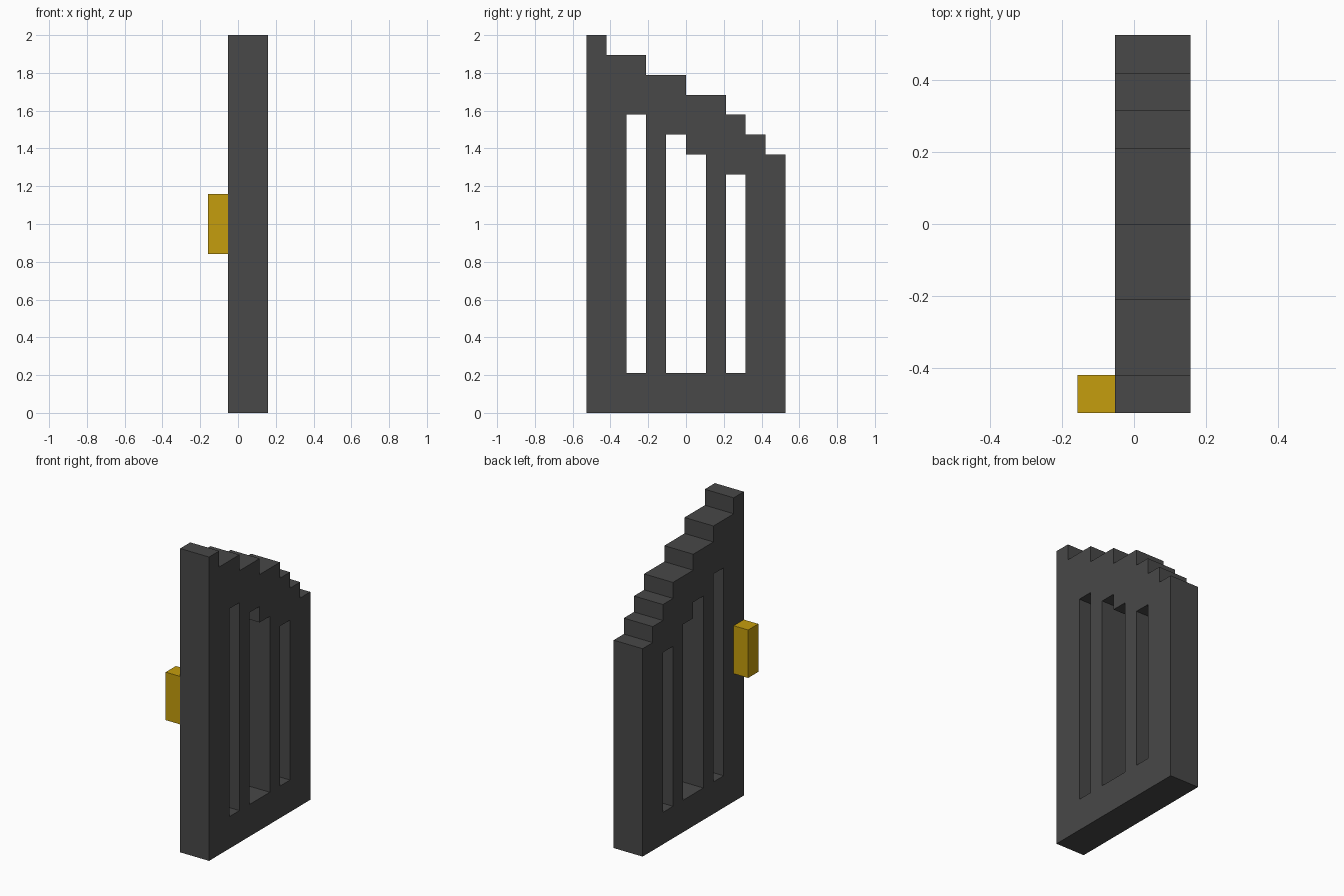
import bpy, bmesh
from mathutils import Vector

cube = bpy.data.objects.get("Cube")
if cube:
    bpy.data.objects.remove(cube, do_unlink=True)

U = 2 / 19             # grid unit: the gate is 19 units tall, 10 long, 2 thick
Y0 = -5 * U            # front edge of the gate
X0, X1 = -0.5 * U, 1.5 * U


def material(name, rgb):
    m = bpy.data.materials.new(name)
    m.use_nodes = True
    m.diffuse_color = (*rgb, 1)
    bsdf = next(n for n in m.node_tree.nodes if n.type == 'BSDF_PRINCIPLED')
    bsdf.inputs["Base Color"].default_value = (*rgb, 1)
    return m


def add_object(name, bm, mat):
    bmesh.ops.recalc_face_normals(bm, faces=bm.faces)
    mesh = bpy.data.meshes.new(name)
    bm.to_mesh(mesh)
    bm.free()
    mesh.materials.append(mat)
    obj = bpy.data.objects.new(name, mesh)
    bpy.context.collection.objects.link(obj)
    return obj


def stepped_loop(bottom, steps):
    """Outline in units: flat bottom, top given as (start, end, height) steps."""
    pts = [(steps[0][0], bottom)]
    for a, b, h in steps:
        pts += [(a, h), (b, h)]
    return pts + [(steps[-1][1], bottom)]


def add_loop(bm, pts):
    verts = [bm.verts.new((X0, Y0 + y * U, z * U)) for y, z in pts]
    return [bm.edges.new((v, verts[(i + 1) % len(verts)])) for i, v in enumerate(verts)]


dark_grey = material("dark grey", (0.065, 0.065, 0.065))
gold = material("gold", (0.56, 0.34, 0.004))

# Gate panel: stepped outline with three slots, extruded sideways
outline = [(0, 1, 19), (1, 3, 18), (3, 5, 17), (5, 7, 16), (7, 8, 15), (8, 9, 14), (9, 10, 13)]
slots = [[(2, 3, 15)], [(4, 5, 14), (5, 6, 13)], [(7, 8, 12)]]
bm = bmesh.new()
edges = add_loop(bm, stepped_loop(0, outline))
for slot in slots:
    edges += add_loop(bm, stepped_loop(2, slot))
bmesh.ops.triangle_fill(bm, edges=edges, use_beauty=True, normal=(1, 0, 0))
ext = bmesh.ops.extrude_face_region(bm, geom=bm.faces[:], use_keep_orig=True)
bmesh.ops.translate(bm, vec=(X1 - X0, 0, 0),
                    verts=[g for g in ext["geom"] if isinstance(g, bmesh.types.BMVert)])
add_object("gate_panel", bm, dark_grey)

# Handle block on the right side at the front edge
bm = bmesh.new()
bmesh.ops.create_cube(bm, size=1)
bmesh.ops.scale(bm, vec=(U, U, 3.0 * U), verts=bm.verts)
bmesh.ops.translate(bm, vec=Vector((-1, -4.5, 9.5)) * U, verts=bm.verts)
add_object("handle", bm, gold)
